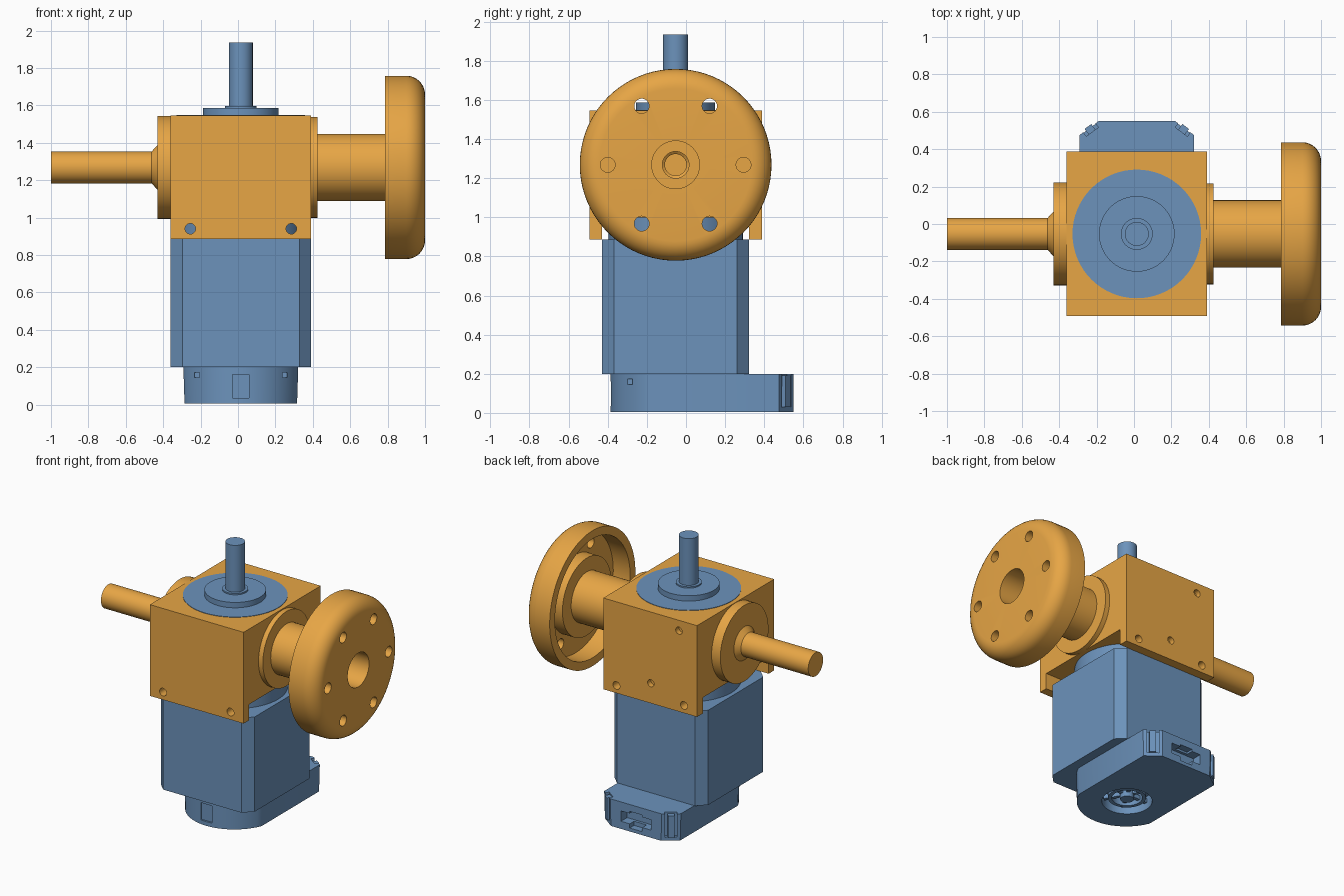
import bpy, bmesh, math
from mathutils import Matrix, Vector

if "Cube" in bpy.data.objects:
    bpy.data.objects.remove(bpy.data.objects["Cube"])

CX, CY, CZ = 0.015, -0.053, 1.268   # motor axis (x, y) and output axis height


def material(name, rgb):
    m = bpy.data.materials.new(name)
    m.diffuse_color = (*rgb, 1)
    m.use_nodes = True
    m.node_tree.nodes["Principled BSDF"].inputs["Base Color"].default_value = m.diffuse_color
    return m


ORANGE = material("orange", (0.80, 0.38, 0.06))
BLUE = material("blue", (0.15, 0.29, 0.50))


def make(name, bm, mat):
    bmesh.ops.recalc_face_normals(bm, faces=bm.faces)
    me = bpy.data.meshes.new(name)
    bm.to_mesh(me)
    bm.free()
    ob = bpy.data.objects.new(name, me)
    bpy.context.collection.objects.link(ob)
    me.materials.append(mat)
    return ob


def lathe(name, profile, mat, matrix, n=64):
    """Revolve (radius, height) points about local z."""
    bm = bmesh.new()
    vs = [bm.verts.new((r, 0, h)) for r, h in profile]
    es = [bm.edges.new(p) for p in zip(vs, vs[1:])]
    bmesh.ops.spin(bm, geom=vs + es, axis=(0, 0, 1), cent=(0, 0, 0),
                   angle=2 * math.pi, steps=n, use_merge=True)
    bmesh.ops.remove_doubles(bm, verts=bm.verts, dist=1e-5)
    bm.transform(matrix)
    return make(name, bm, mat)


def extrude(name, pts, z0, z1, mat, inset=1.0):
    """Extrude an xy outline; inset scales the bottom for a slight draft."""
    bm = bmesh.new()
    lo = [bm.verts.new((CX + (x - CX) * inset, y, z0)) for x, y in pts]
    hi = [bm.verts.new((x, y, z1)) for x, y in pts]
    bm.faces.new(lo)
    bm.faces.new(hi)
    for i in range(len(pts)):
        j = (i + 1) % len(pts)
        bm.faces.new((lo[i], lo[j], hi[j], hi[i]))
    return make(name, bm, mat)


def box(name, lo, hi, mat, turn=0.0):
    lo, hi = Vector(lo), Vector(hi)
    bm = bmesh.new()
    bmesh.ops.create_cube(bm, size=1)
    bm.transform(Matrix.Translation((lo + hi) / 2) @ Matrix.Rotation(turn, 4, 'Z')
                 @ Matrix.Diagonal((*(hi - lo), 1)))
    return make(name, bm, mat)


def rod(name, loc, r, depth, axis, mat, n=24):
    rot = {'X': Matrix.Rotation(math.pi / 2, 4, 'Y'),
           'Y': Matrix.Rotation(math.pi / 2, 4, 'X'), 'Z': Matrix()}[axis]
    bm = bmesh.new()
    bmesh.ops.create_cone(bm, cap_ends=True, segments=n, radius1=r, radius2=r, depth=depth)
    bm.transform(Matrix.Translation(loc) @ rot)
    return make(name, bm, mat)


def cut(ob, cutters):
    bpy.context.view_layer.objects.active = ob
    for c in cutters:
        m = ob.modifiers.new("cut", 'BOOLEAN')
        m.operation, m.solver, m.object = 'DIFFERENCE', 'EXACT', c
        bpy.ops.object.modifier_apply(modifier=m.name)
        bpy.data.objects.remove(c)


# gear housing: block with an open channel underneath and screw holes
housing = box("gear_housing", (-0.36, -0.493, 0.885), (0.39, 0.388, 1.545), ORANGE)
cutters = [box("channel", (-0.5, -0.43, 0.8), (0.5, 0.322, 1.0), ORANGE)]
for x in (-0.255, 0.285):
    for y in (-0.46, 0.355):
        cutters.append(rod("hole", (x, y, 0.94), 0.028, 0.1, 'Y', ORANGE))
for x, z in ((0.01, 1.03), (-0.215, 1.47)):
    cutters.append(rod("hole", (x, 0.39, z), 0.026, 0.08, 'Y', ORANGE))
cut(housing, cutters)

# output wheel: collar, neck, hollow dished rim, central bore
to_x = Matrix.Translation((0, CY, CZ)) @ Matrix.Rotation(math.pi / 2, 4, 'Y')
round_edge = [(0.39 + 0.1 * math.cos(a), 0.9 + 0.1 * math.sin(a))
              for a in [i * math.pi / 16 for i in range(9)]]
wheel = lathe("output_wheel",
              [(0, 0.38), (0.27, 0.38), (0.27, 0.425), (0.18, 0.425), (0.18, 0.83),
               (0.28, 0.83), (0.28, 0.92), (0.43, 0.92), (0.43, 0.785), (0.49, 0.785)]
              + round_edge + [(0.122, 1.0), (0.122, 0.72), (0.068, 0.72), (0.068, 0.66),
                              (0.055, 0.65), (0.055, 0.58), (0, 0.58)], ORANGE, to_x, 80)
cut(wheel, [rod("hole", (0.95, CY + 0.347 * math.cos(k * math.pi / 3),
                         CZ + 0.347 * math.sin(k * math.pi / 3)), 0.038, 0.2, 'X', ORANGE)
            for k in range(6)])

# opposite side: cover with flared shaft
side_shaft = lathe("side_shaft",
                   [(0, -1.0), (0.085, -1.0), (0.085, -0.462), (0.12, -0.43),
                    (0.275, -0.43), (0.275, -0.35), (0, -0.35)], ORANGE, to_x)

# upright core: flange under the housing, top plate, boss and shaft
top_shaft = lathe("top_shaft",
                  [(0, 0.88), (0.344, 0.88), (0.344, 1.548), (0.202, 1.548), (0.202, 1.587),
                   (0.085, 1.587), (0.085, 1.597), (0.064, 1.597), (0.064, 1.935), (0, 1.935)],
                  BLUE, Matrix.Translation((CX, CY, 0)))

# motor body with chamfered corners
c = 0.062
x0, x1, y0, y1 = -0.36, 0.39, -0.43, 0.322
motor = extrude("motor_body",
                [(x0 + c, y0), (x1 - c, y0), (x1, y0 + c), (x1, y1 - c),
                 (x1 - c, y1), (x0 + c, y1), (x0, y1 - c), (x0, y0 + c)], 0.2, 0.885, BLUE)

# driver case: rounded front, chamfered back
half = math.acos(0.307 / 0.333)
outline = [(CX + 0.333 * math.cos(a), CY + 0.333 * math.sin(a))
           for a in [math.pi + half + i * (math.pi - 2 * half) / 24 for i in range(25)]]
outline += [(CX + 0.307, 0.475), (CX + 0.205, 0.55), (CX - 0.205, 0.55), (CX - 0.307, 0.475)]
case = extrude("driver_case", outline, 0.005, 0.2, BLUE, 0.98)
cutters = [rod("fan_recess", (CX, CY, 0.02), 0.165, 0.16, 'Z', BLUE, 48),
           box("front_slot", (CX - 0.045, -0.42, 0.035), (CX + 0.045, -0.372, 0.16), BLUE),
           box("socket", (CX - 0.12, 0.48, 0.06), (CX + 0.12, 0.6, 0.135), BLUE),
           box("socket_step", (CX - 0.05, 0.50, 0.03), (CX + 0.05, 0.6, 0.15), BLUE)]
for s in (-1, 1):
    px, turn = CX + s * 0.256, -s * math.atan2(0.075, 0.102)
    cutters.append(box("clip_slot", (px - 0.04, 0.487, 0.03), (px + 0.04, 0.547, 0.25), BLUE, turn))
    cutters.append(box("pin_hole", (CX + s * 0.235 - 0.013, -0.34, 0.145),
                       (CX + s * 0.235 + 0.013, -0.25, 0.172), BLUE))
cut(case, cutters)
for s, side in ((-1, "left"), (1, "right")):
    px, turn = CX + s * 0.25, -s * math.atan2(0.075, 0.102)
    box("clip_" + side, (px - 0.022, 0.487, 0.03), (px + 0.022, 0.525, 0.19), BLUE, turn)

# rotor and spokes inside the underside opening
rotor = rod("rotor", (CX, CY, 0.065), 0.045, 0.09, 'Z', BLUE)
ring = lathe("rotor_ring", [(0.1, 0.03), (0.125, 0.03), (0.125, 0.11), (0.1, 0.11), (0.1, 0.03)],
             BLUE, Matrix.Translation((CX, CY, 0)), 40)
for k in range(3):
    box("rotor_spoke", (CX - 0.16, CY - 0.012, 0.05), (CX + 0.16, CY + 0.012, 0.08),
        BLUE, k * math.pi / 3)

# smooth the turned parts and holes while keeping sharp edges
bpy.ops.object.select_all(action='DESELECT')
for ob in (housing, wheel, side_shaft, top_shaft, case, rotor, ring):
    ob.select_set(True)
    bpy.context.view_layer.objects.active = ob
bpy.ops.object.shade_smooth_by_angle(angle=math.radians(30))
